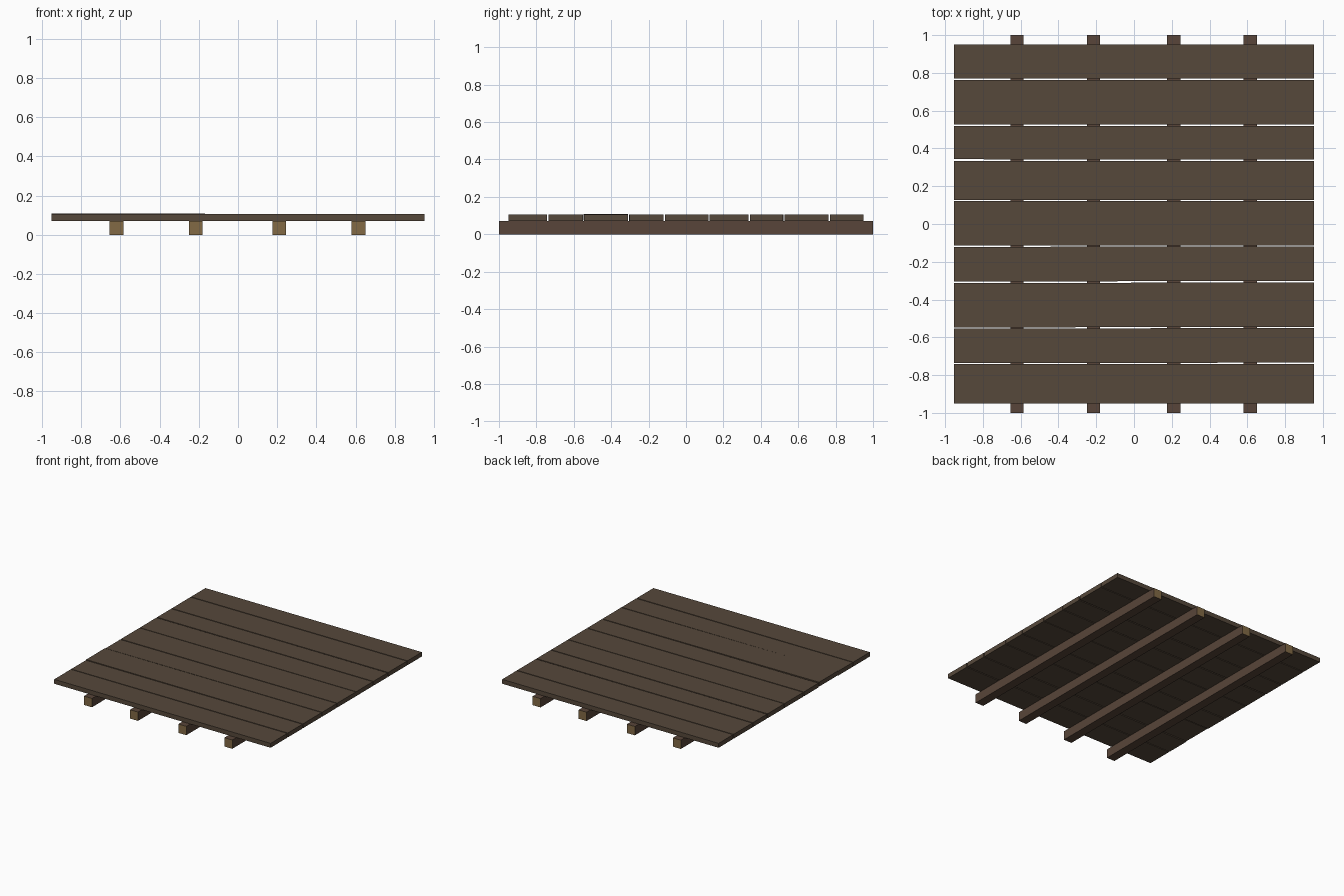
import bpy, bmesh
from mathutils import Matrix

if "Cube" in bpy.data.objects:
    bpy.data.objects.remove(bpy.data.objects["Cube"])


def material(name, rgb):
    m = bpy.data.materials.new(name)
    m.diffuse_color = (*rgb, 1)
    m.use_nodes = True
    m.node_tree.nodes["Principled BSDF"].inputs["Base Color"].default_value = m.diffuse_color
    return m


plank_brown = material("plank_brown", (0.093, 0.065, 0.043))
beam_brown = material("beam_brown", (0.098, 0.060, 0.041))
cut_wood = material("cut_wood", (0.223, 0.144, 0.060))


def box(name, lo, hi, mats, yaw=0.0, tilt=0.0):
    size = [b - a for a, b in zip(lo, hi)]
    mid = [(a + b) / 2 for a, b in zip(lo, hi)]
    bm = bmesh.new()
    bmesh.ops.create_cube(bm, size=1)
    bmesh.ops.scale(bm, vec=size, verts=bm.verts)
    bm.normal_update()
    # sawn ends take the second material, when there is one
    if len(mats) > 1:
        for f in bm.faces:
            f.material_index = int(abs(f.normal.y) > 0.9)
    bm.transform(Matrix.Rotation(yaw, 4, 'Z') @ Matrix.Rotation(tilt, 4, 'Y'))
    me = bpy.data.meshes.new(name)
    bm.to_mesh(me)
    bm.free()
    for m in mats:
        me.materials.append(m)
    ob = bpy.data.objects.new(name, me)
    ob.location = mid
    bpy.context.collection.objects.link(ob)
    return ob


# four joists running front to back, with paler sawn ends
for i, x in enumerate((-0.62, -0.215, 0.21, 0.615)):
    box(f"joist_{i + 1}", (x - 0.035, -1, 0), (x + 0.035, 1, 0.07),
        (beam_brown, cut_wood))

# nine floor planks: front edge, back edge, yaw, tilt
planks = [
    (-0.950, -0.742, 0, 0),
    (-0.735, -0.552, 0.001, 0),
    (-0.546, -0.311, 0.002, 0.002),
    (-0.303, -0.120, 0.001, 0),
    (-0.113, 0.121, 0, 0),
    (0.126, 0.334, 0, 0),
    (0.342, 0.519, -0.001, 0),
    (0.527, 0.762, 0, 0),
    (0.769, 0.950, 0, 0),
]
for i, (y0, y1, yaw, tilt) in enumerate(planks):
    lift = 0.002 if tilt else 0
    box(f"plank_{i + 1}", (-0.952, y0, 0.07 + lift), (0.952, y1, 0.105 + lift),
        (plank_brown,), yaw, tilt)
